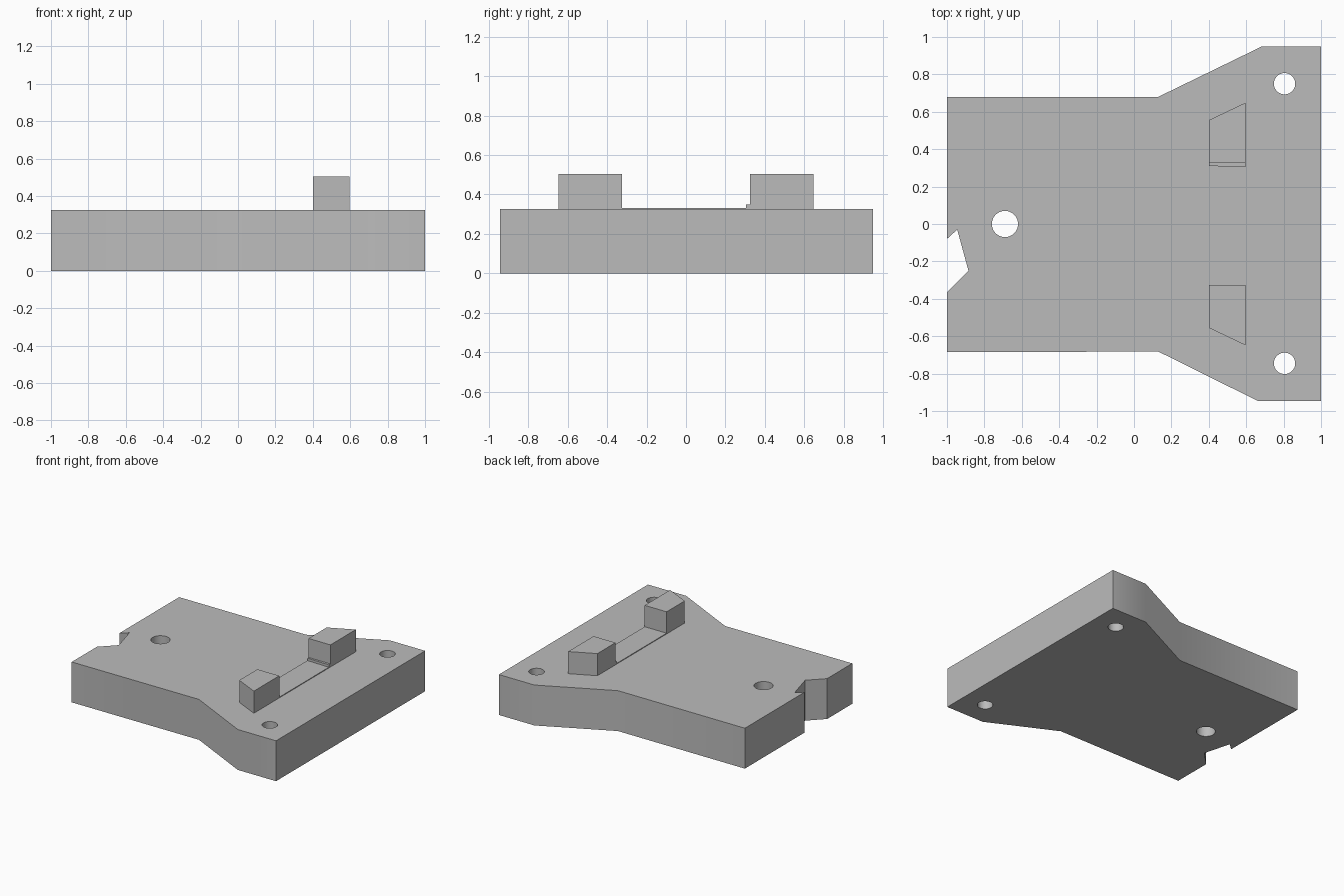
import bpy
import bmesh

if "Cube" in bpy.data.objects:
    bpy.data.objects.remove(bpy.data.objects["Cube"], do_unlink=True)

# Single flat grey
grey = bpy.data.materials.new("mid_grey")
grey.use_nodes = True
colour = (0.5, 0.5, 0.5, 1)
grey.diffuse_color = colour
grey.node_tree.nodes["Principled BSDF"].inputs["Base Color"].default_value = colour

TOP = 0.325


def extrude_outline(name, outline, z0, z1):
    """Make a solid prism from a counter-clockwise outline."""
    bm = bmesh.new()
    face = bm.faces.new([bm.verts.new((x, y, z0)) for x, y in outline])
    moved = bmesh.ops.extrude_face_region(bm, geom=[face])["geom"]
    verts = [g for g in moved if isinstance(g, bmesh.types.BMVert)]
    bmesh.ops.translate(bm, verts=verts, vec=(0, 0, z1 - z0))
    bmesh.ops.recalc_face_normals(bm, faces=bm.faces[:])
    mesh = bpy.data.meshes.new(name)
    bm.to_mesh(mesh)
    bm.free()
    mesh.materials.append(grey)
    obj = bpy.data.objects.new(name, mesh)
    bpy.context.collection.objects.link(obj)
    return obj


# Flared base plate with an angular notch in its narrow end
plate = extrude_outline("base_plate", [
    (-1, -0.685), (0.13, -0.682), (0.66, -0.945), (1, -0.945),
    (1, 0.95), (0.685, 0.95), (0.13, 0.68), (-1, 0.68),
    (-1, -0.08), (-0.945, -0.03), (-0.885, -0.25), (-1, -0.365)], 0, TOP)

# Three through holes
for x, y, radius in ((-0.69, 0, 0.07), (0.805, 0.75, 0.057), (0.805, -0.745, 0.057)):
    bpy.ops.mesh.primitive_cylinder_add(vertices=48, radius=radius, depth=1,
                                        location=(x, y, TOP / 2))
    cutter = bpy.context.object
    cutter.name = "hole_cutter"
    cutter.data.materials.append(grey)
    cut = plate.modifiers.new("hole", 'BOOLEAN')
    cut.object = cutter
    cut.operation = 'DIFFERENCE'
    cut.solver = 'EXACT'
    bpy.context.view_layer.objects.active = plate
    bpy.ops.object.modifier_apply(modifier=cut.name)
    bpy.data.objects.remove(cutter, do_unlink=True)

bpy.ops.object.select_all(action='DESELECT')
plate.select_set(True)
bpy.context.view_layer.objects.active = plate
bpy.ops.object.shade_smooth_by_angle(angle=0.52)

# Pair of slanted lugs
for name, side in (("back_lug", 1), ("front_lug", -1)):
    outline = [(0.4, 0.325), (0.595, 0.325), (0.595, 0.648), (0.4, 0.555)]
    extrude_outline(name, [(x, side * y) for x, y in outline], TOP - 0.02, 0.503)

# Thin raised strip between the lugs, and the small step at its back end
extrude_outline("bridge_strip", [(0.4, -0.33), (0.595, -0.33),
                                 (0.595, 0.33), (0.4, 0.33)], TOP - 0.02, 0.331)
extrude_outline("strip_step", [(0.4, 0.31), (0.595, 0.305),
                               (0.595, 0.33), (0.4, 0.33)], TOP - 0.02, 0.35)
